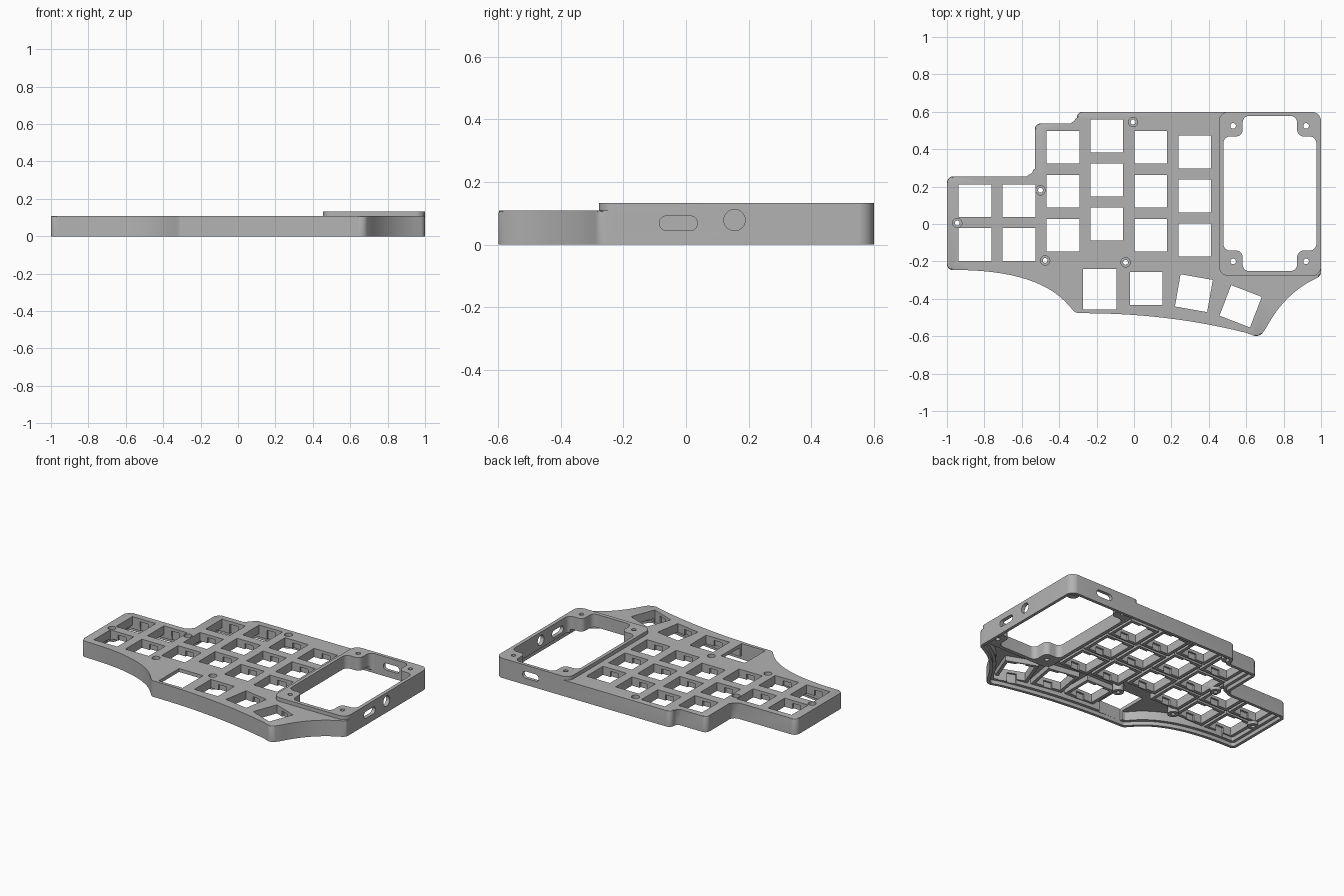
import bpy, bmesh, math
from mathutils import Vector, Matrix

cube = bpy.data.objects.get("Cube")
if cube:
    bpy.data.objects.remove(cube)

grey = bpy.data.materials.new("case grey")
grey.use_nodes = True
grey.diffuse_color = (0.45, 0.45, 0.45, 1)
grey.node_tree.nodes["Principled BSDF"].inputs["Base Color"].default_value = (0.45, 0.45, 0.45, 1)

TOP, RAISED, CEILING = 0.108, 0.133, 0.085


# --- 2D profile helpers: corners are (x, y, radius), counter-clockwise ---
def bezier(a, c, b, n=14):
    a, c, b = Vector(a), Vector(c), Vector(b)
    pts = [a.lerp(c, k / n).lerp(c.lerp(b, k / n), k / n) for k in range(n + 1)]
    return [(p.x, p.y, 0) for p in pts]


def neighbours(corners):
    n = len(corners)
    for i, (x, y, r) in enumerate(corners):
        yield Vector(corners[i - 1][:2]), Vector((x, y)), Vector(corners[(i + 1) % n][:2]), r


def rounded(corners, steps=7):
    out = []
    for prev, p, nxt, r in neighbours(corners):
        if r == 0:
            out.append(p)
            continue
        a, b = prev - p, nxt - p
        half = a.angle(b) / 2
        t = min(r / math.tan(half), 0.48 * a.length, 0.48 * b.length)
        r = t * math.tan(half)
        a.normalize()
        b.normalize()
        centre = p + (a + b).normalized() * r / math.sin(half)
        start, end = p + a * t - centre, p + b * t - centre
        out += [centre + start.lerp(end, k / steps).normalized() * r for k in range(steps + 1)]
    return out


def inset(corners, d):
    out = []
    for prev, p, nxt, r in neighbours(corners):
        u, v = (p - prev).normalized(), (nxt - p).normalized()
        n1, n2 = Vector((-u.y, u.x)), Vector((-v.y, v.x))
        q = p + (n1 + n2) * d / (1 + n1.dot(n2))
        convex = u.x * v.y - u.y * v.x > 0
        out.append((q.x, q.y, r and (max(0.008, r - d) if convex else r + d)))
    return out


def rect(x0, x1, y0, y1, r=0):
    return [(x0, y0, r), (x1, y0, r), (x1, y1, r), (x0, y1, r)]


def circle(x, y, r, n=24):
    return [Vector((x + r * math.cos(k * math.tau / n), y + r * math.sin(k * math.tau / n))) for k in range(n)]


# --- 3D helpers ---
def prisms(name, profiles, z0, z1, matrix=Matrix(), chamfer=0):
    bm = bmesh.new()
    for profile in profiles:
        low = [bm.verts.new((p[0], p[1], z0)) for p in profile]
        high = [bm.verts.new((p[0], p[1], z1)) for p in profile]
        bm.faces.new(low[::-1])
        cap = bm.faces.new(high)
        for i in range(len(low)):
            bm.faces.new((low[i - 1], low[i], high[i], high[i - 1]))
        if chamfer:
            bmesh.ops.bevel(bm, geom=list(cap.edges), offset=chamfer, segments=2,
                            profile=0.5, affect='EDGES')
    bm.transform(matrix)
    bmesh.ops.recalc_face_normals(bm, faces=bm.faces)
    mesh = bpy.data.meshes.new(name)
    bm.to_mesh(mesh)
    bm.free()
    ob = bpy.data.objects.new(name, mesh)
    bpy.context.collection.objects.link(ob)
    return ob


def combine(target, tool, operation):
    mod = target.modifiers.new("shape", 'BOOLEAN')
    mod.object, mod.operation, mod.solver = tool, operation, 'EXACT'
    mod.use_self = operation == 'UNION'
    bpy.context.view_layer.objects.active = target
    bpy.ops.object.modifier_apply(modifier=mod.name)
    bpy.data.objects.remove(tool)


def cut(name, *args, **kw):
    combine(case, prisms(name, *args, **kw), 'DIFFERENCE')


def add(name, *args, **kw):
    combine(case, prisms(name, *args, **kw), 'UNION')


# Outline of the case
outline = ([(-1, 0.255, 0.035), (-1, -0.245, 0.04)]
           + bezier((-0.94, -0.246), (-0.5, -0.25), (-0.345, -0.44))
           + [(-0.312, -0.476, 0.04)]
           + bezier((-0.25, -0.477), (0.2, -0.48), (0.6, -0.582))
           + [(0.67, -0.608, 0.05)]
           + bezier((0.71, -0.55), (0.80, -0.38), (0.955, -0.3))
           + [(1, -0.278, 0.04), (1, 0.6, 0.05), (-0.305, 0.6, 0.04),
              (-0.305, 0.537, 0.03), (-0.53, 0.537, 0.03), (-0.53, 0.255, 0.04)])

# Hollow shell with a stepped rim underneath
case = prisms("keyboard_case", [rounded(outline)], 0, TOP, chamfer=0.008)
cut("cavity", [rounded(inset(outline, 0.04))], 0.015, CEILING)
cut("plate_recess", [rounded(inset(outline, 0.02))], -0.1, 0.025)

# Key positions: column x, top key y, key count, then rotated thumb keys
keys = [(x, y - 0.235 * k, 0)
        for x, y, count in [(-0.85, 0.125, 2), (-0.615, 0.125, 2), (-0.38, 0.41, 3),
                            (-0.145, 0.47, 3), (0.09, 0.41, 3), (0.325, 0.385, 3)]
        for k in range(count)]
keys += [(0.065, -0.345, 0), (0.32, -0.37, -10), (0.57, -0.44, -21)]


def key_shapes(half_x, half_y):
    shapes = []
    for x, y, angle in keys:
        turn = Matrix.Rotation(math.radians(angle), 2)
        shapes.append([turn @ Vector((sx * half_x, sy * half_y)) + Vector((x, y))
                       for sx, sy in ((-1, -1), (1, -1), (1, 1), (-1, 1))])
    return shapes


# Socket frames, screw bosses and the raised screen surround
screws = [(-0.945, 0.005), (-0.5, 0.18), (-0.475, -0.195), (-0.045, -0.205), (-0.005, 0.545)]
add("socket_frames", key_shapes(0.109, 0.109), 0.05, 0.095)
add("screw_bosses", [circle(x, y, 0.035) for x, y in screws], 0.03, 0.096)
add("screen_surround", [rounded(rect(0.455, 1, -0.278, 0.6, 0.05))], 0.045, RAISED)

# Screen opening with four screw tabs at the corners
x0, x1, y0, y1 = 0.478, 0.975, -0.252, 0.578
tx, ty, r = 0.103, 0.11, 0.035
opening = [(x0 + tx, y0, r), (x1 - tx, y0, r), (x1 - tx, y0 + ty, r), (x1, y0 + ty, r),
           (x1, y1 - ty, r), (x1 - tx, y1 - ty, r), (x1 - tx, y1, r), (x0 + tx, y1, r),
           (x0 + tx, y1 - ty, r), (x0, y1 - ty, r), (x0, y0 + ty, r), (x0 + tx, y0 + ty, r)]
cut("screen_opening", [rounded(opening)], -0.1, 0.3)
cut("tab_holes", [circle(x, y, 0.015) for x in (0.53, 0.92) for y in (-0.2, 0.525)], -0.1, 0.3)

# Key holes with clip notches, and one larger plain opening
cut("key_holes", key_shapes(0.0875, 0.0875), -0.1, 0.3)
cut("clip_notches", key_shapes(0.03, 0.1), -0.1, 0.088)
cut("large_hole", [rounded(rect(-0.272, -0.093, -0.457, -0.24))], -0.1, 0.3)

# Countersunk screw holes
cut("screw_heads", [circle(x, y, 0.025) for x, y in screws], 0.085, 0.3)
cut("screw_shafts", [circle(x, y, 0.013) for x, y in screws], -0.1, 0.3)

# Ports through the side and back walls
side = Matrix(((0, 0, 1, 0), (1, 0, 0, 0), (0, 1, 0, 0), (0, 0, 0, 1)))
back = Matrix(((1, 0, 0, 0), (0, 0, 1, 0), (0, 1, 0, 0), (0, 0, 0, 1)))
cut("side_ports", [rounded(rect(-0.085, 0.036, 0.045, 0.091, 0.022)),
                   circle(0.155, 0.078, 0.034)], 0.93, 1.1, matrix=side)
cut("back_port", [rounded(rect(0.68, 0.80, 0.045, 0.091, 0.022))], 0.55, 0.7, matrix=back)

# Material and shading
case.data.materials.clear()
case.data.materials.append(grey)
for face in case.data.polygons:
    face.material_index = 0
bpy.ops.object.select_all(action='DESELECT')
case.select_set(True)
bpy.context.view_layer.objects.active = case
bpy.ops.object.shade_smooth_by_angle(angle=math.radians(30))
